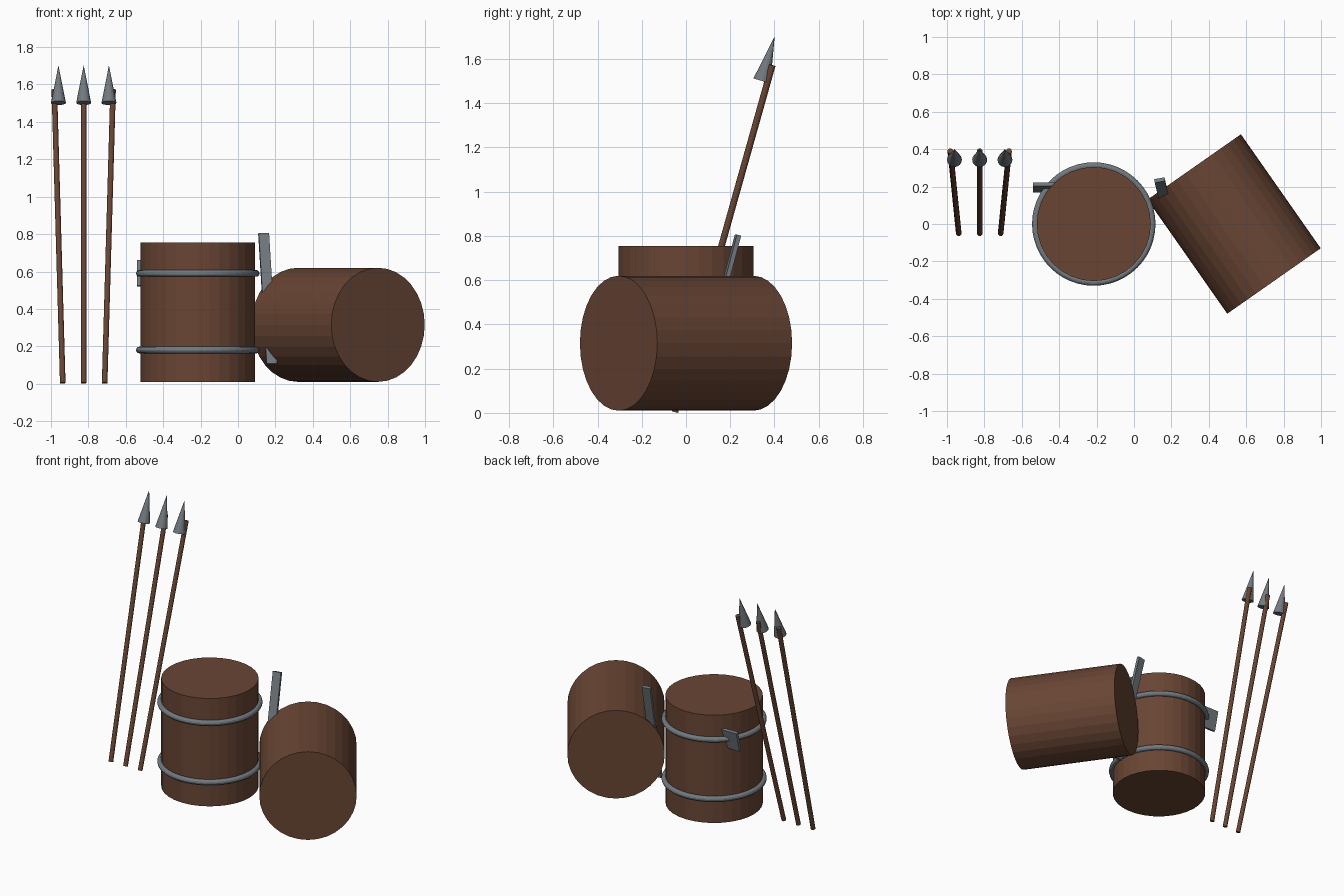
import bpy
import math
from mathutils import Vector, Matrix

if "Cube" in bpy.data.objects:
    bpy.data.objects.remove(bpy.data.objects["Cube"], do_unlink=True)


def make_material(name, colour):
    mat = bpy.data.materials.new(name)
    mat.use_nodes = True
    mat.diffuse_color = colour
    mat.node_tree.nodes["Principled BSDF"].inputs["Base Color"].default_value = colour
    return mat


WOOD = make_material("brown wood", (0.14, 0.06, 0.034, 1))
STEEL = make_material("grey steel", (0.17, 0.195, 0.215, 1))


def finish(name, mat):
    obj = bpy.context.object
    obj.name = name
    obj.data.materials.append(mat)
    return obj


def rod(name, start, end, r1, r2, sides, mat):
    """Cylinder or cone running between two points."""
    start, end = Vector(start), Vector(end)
    axis = end - start
    bpy.ops.mesh.primitive_cone_add(
        vertices=sides, radius1=r1, radius2=r2, depth=axis.length,
        location=(start + end) / 2,
        rotation=axis.to_track_quat("Z", "Y").to_euler())
    return finish(name, mat)


def plate(name, bottom, top, width, thickness, turn):
    """Flat bar running between two points, its wide side turned about z."""
    bottom, top = Vector(bottom), Vector(top)
    up = (top - bottom).normalized()
    side = Vector((math.cos(turn), math.sin(turn), 0))
    side = (side - up * side.dot(up)).normalized()
    rot = Matrix((side, up.cross(side), up)).transposed().to_4x4()
    bpy.ops.mesh.primitive_cube_add(size=1)
    obj = finish(name, STEEL)
    size = Matrix.Diagonal((width, thickness, (top - bottom).length, 1))
    obj.data.transform(Matrix.Translation((bottom + top) / 2) @ rot @ size)
    return obj


# Standing barrel with two hoops
BX, R = -0.215, 0.305
rod("standing_barrel", (BX, 0, 0.01), (BX, 0, 0.755), R, R, 32, WOOD)
for label, z in (("lower", 0.18), ("upper", 0.59)):
    bpy.ops.mesh.primitive_torus_add(
        location=(BX, 0, z), major_radius=0.312, minor_radius=0.018,
        major_segments=48, minor_segments=12)
    finish(label + "_hoop", STEEL)

# Barrel lying on its side
centre = Vector((0.535, 0, 0.315))
half = Vector((math.cos(math.radians(-55)), math.sin(math.radians(-55)), 0)) * 0.372
rod("lying_barrel", centre - half, centre + half, R, R, 32, WOOD)

# Three leaning spears, fanned outwards at the top
tilt = math.radians(16)
tip_axis = Vector((0, math.sin(tilt), math.cos(tilt))) * 0.105
for label, fan in (("right", -1), ("middle", 0), ("left", 1)):
    x = -0.825
    rod(label + "_spear_shaft", (x + fan * 0.112, -0.05, 0.004),
        (x + fan * 0.157, 0.39, 1.572), 0.015, 0.015, 12, WOOD)
    mid = Vector((x + fan * 0.135, 0.372, 1.602))
    rod(label + "_spear_head", mid - tip_axis, mid + tip_axis, 0.04, 0, 16, STEEL)

# Blade propped between the barrels, and a plate stuck in the standing barrel
plate("leaning_blade", (0.18, 0.05, 0.105), (0.137, 0.235, 0.803),
      0.056, 0.02, math.radians(10))
plate("barrel_plate", (-0.46, 0.178, 0.522), (-0.46, 0.212, 0.658), 0.16, 0.02, 0)
